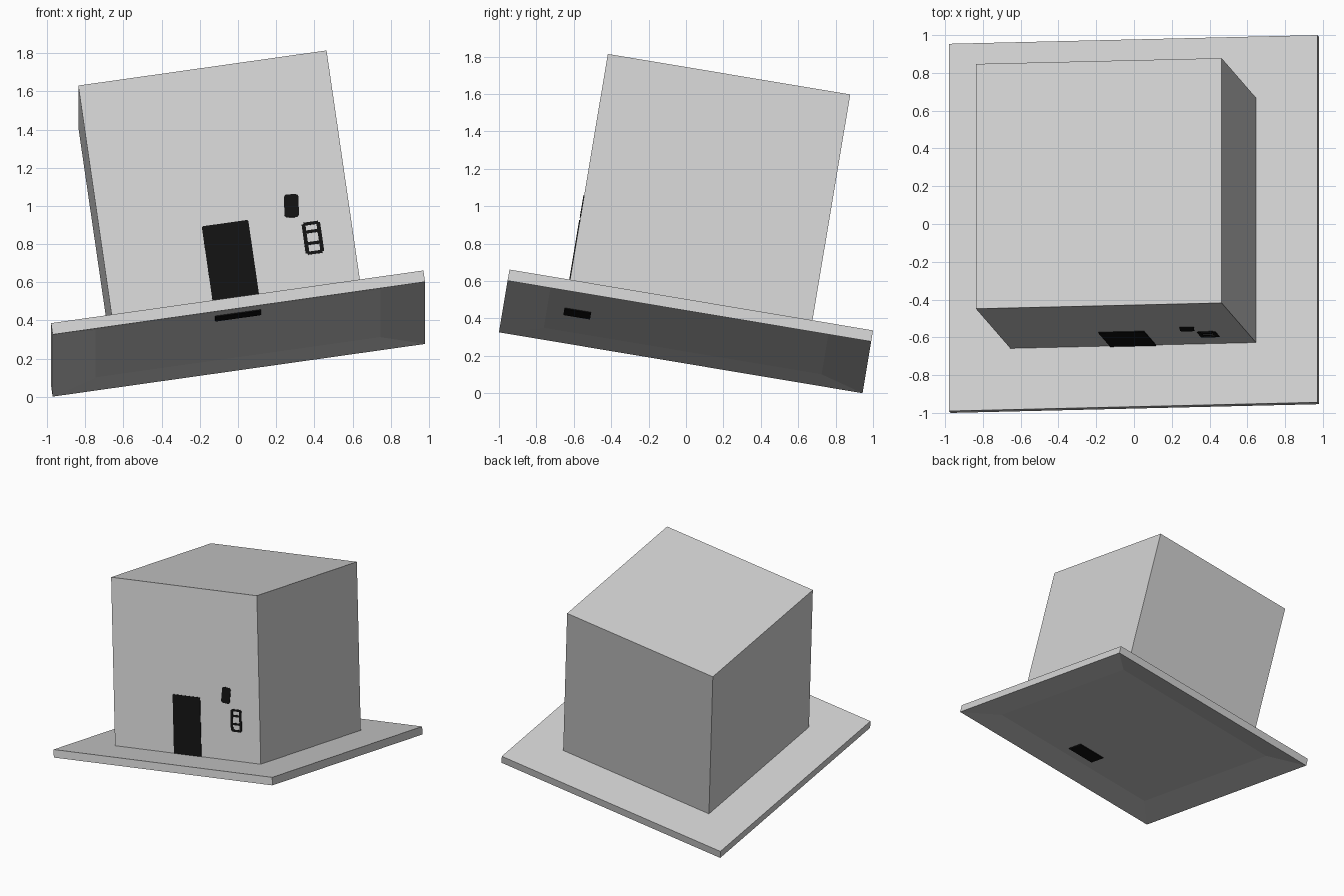
import bpy, bmesh, math
from mathutils import Matrix, Vector

if "Cube" in bpy.data.objects:
    bpy.data.objects.remove(bpy.data.objects["Cube"], do_unlink=True)

SLAB, THICK = 1.971, 0.061
SIDE = 1.314
HALF = SIDE / 2
# The whole house leans back and to one side
TILT = (Matrix.Translation((0, 0, 0.331))
        @ Matrix.Rotation(math.radians(-9.5), 4, 'X')
        @ Matrix.Rotation(math.radians(-8.16), 4, 'Y'))


def material(name, value):
    mat = bpy.data.materials.new(name)
    mat.use_nodes = True
    colour = (value, value, value, 1)
    mat.diffuse_color = colour
    mat.node_tree.nodes["Principled BSDF"].inputs["Base Color"].default_value = colour
    return mat


GREY = material("light grey", 0.65)
BLACK = material("black", 0.006)


def finish(bm, name, mat):
    bmesh.ops.recalc_face_normals(bm, faces=bm.faces)
    bm.transform(TILT)
    mesh = bpy.data.meshes.new(name)
    bm.to_mesh(mesh)
    bm.free()
    mesh.materials.append(mat)
    obj = bpy.data.objects.new(name, mesh)
    bpy.context.collection.objects.link(obj)
    return obj


def box(size, centre, spin=0):
    bm = bmesh.new()
    bmesh.ops.create_cube(bm, size=1)
    bm.transform(Matrix.Translation(centre) @ Matrix.Rotation(spin, 4, 'Y')
                 @ Matrix.Diagonal((*size, 1)))
    return bm


def round_corners(bm, radius):
    # Round only the edges that run front to back
    edges = [e for e in bm.edges
             if abs((e.verts[0].co - e.verts[1].co).normalized().y) > 0.9]
    bmesh.ops.bevel(bm, geom=edges, offset=radius, segments=3,
                    profile=0.5, affect='EDGES')


# Base slab with a shallow square recess underneath
bm = box((SLAB, SLAB, THICK), (0, 0, 0))
bm.normal_update()
under = min(bm.faces, key=lambda f: f.normal.z)
bmesh.ops.inset_region(bm, faces=[under], thickness=(SLAB - SIDE) / 2)
bmesh.ops.translate(bm, verts=under.verts, vec=Vector((0, 0, THICK / 2)))
finish(bm, "base_slab", GREY)

# House body, standing in the slab
finish(box((SIDE, SIDE, SIDE - 0.002), (0, 0, HALF + 0.001)), "house_body", GREY)

# Door, deep enough to show in the recess below
bm = box((0.246, 0.145, 0.487), (0, -HALF + 0.068, 0.2375))
round_corners(bm, 0.008)
finish(bm, "door", BLACK)

# Small upper window
bm = box((0.076, 0.05, 0.122), (0.358, -HALF + 0.021, 0.523), math.radians(7))
round_corners(bm, 0.015)
finish(bm, "upper_window", BLACK)

# Lower window: frame posts, rails and an open middle
WX, WZ, WW, WH = 0.445, 0.339, 0.098, 0.176
BAR = 0.02
for side, label in ((-1, "right"), (1, "left")):
    x = WX + side * (WW - BAR) / 2
    finish(box((BAR, 0.05, WH - 0.02), (x, -HALF + 0.021, WZ)),
           f"{label}_window_post", BLACK)
for offset, label in ((-1, "bottom"), (-0.35, "middle"), (0.45, "upper"), (1, "top")):
    z = WZ + offset * (WH - BAR) / 2
    finish(box((WW - 0.02, 0.05, BAR * 0.8), (WX, -HALF + 0.021, z)),
           f"{label}_window_rail", BLACK)
